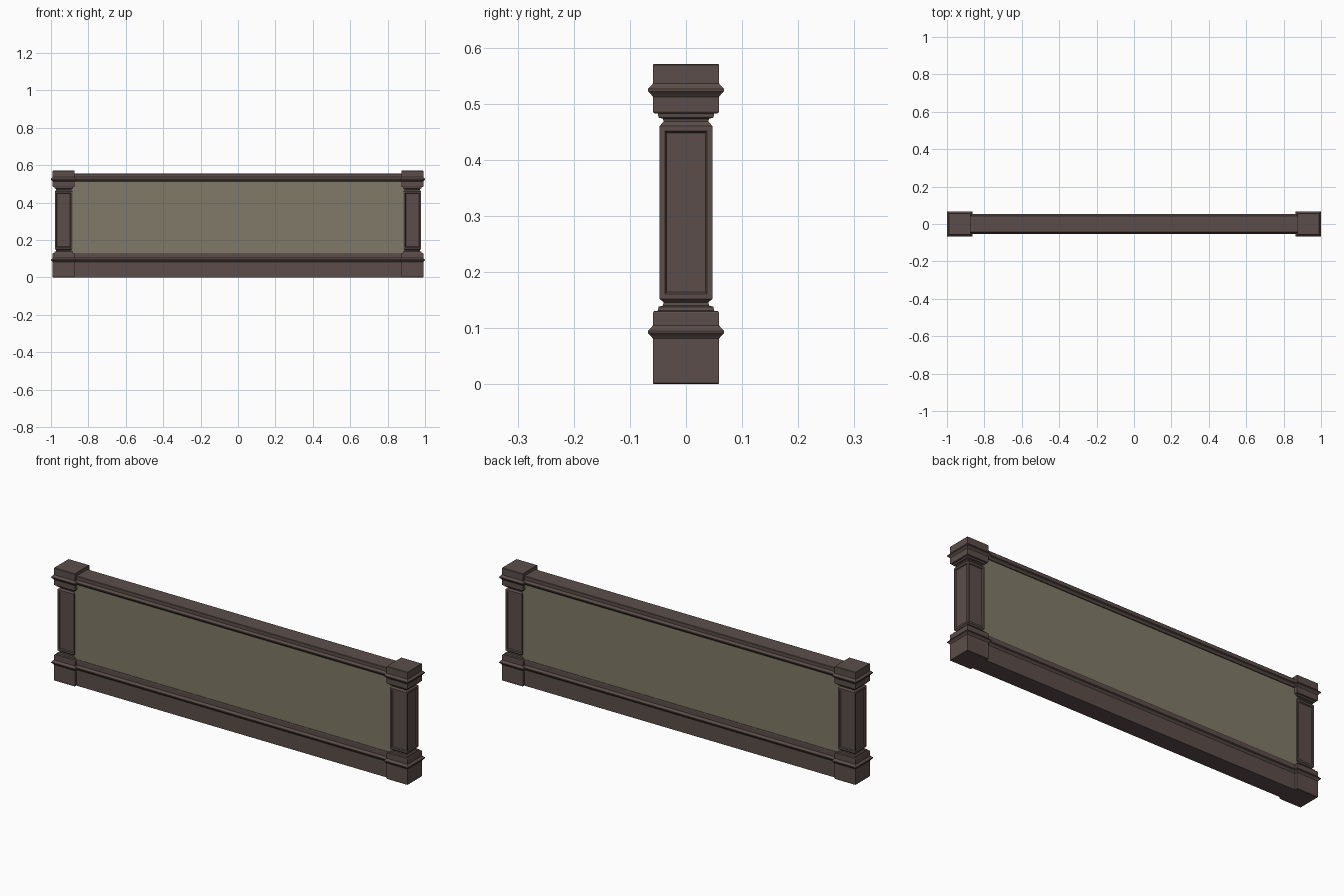
import bpy
import bmesh

cube = bpy.data.objects.get("Cube")
if cube:
    bpy.data.objects.remove(cube, do_unlink=True)


def material(name, color):
    m = bpy.data.materials.new(name)
    m.use_nodes = True
    m.diffuse_color = color
    m.node_tree.nodes["Principled BSDF"].inputs["Base Color"].default_value = color
    return m


BROWN = material("dark brown wood", (0.105, 0.076, 0.068, 1))
OLIVE = material("olive panel", (0.215, 0.195, 0.135, 1))

POST_X = 0.932
RAIL_END = 0.90


def finish(name, bm, mat):
    bmesh.ops.recalc_face_normals(bm, faces=bm.faces)
    mesh = bpy.data.meshes.new(name)
    bm.to_mesh(mesh)
    bm.free()
    mesh.materials.append(mat)
    obj = bpy.data.objects.new(name, mesh)
    bpy.context.collection.objects.link(obj)
    return obj


def loft(rings, half_x=None, center_x=0):
    """Stack rectangular rings given as (half depth, height); square unless half_x is set."""
    bm = bmesh.new()
    previous = None
    for half, z in rings:
        hx = half_x or half
        ring = [bm.verts.new((center_x + sx * hx, sy * half, z))
                for sx, sy in ((-1, -1), (1, -1), (1, 1), (-1, 1))]
        if previous:
            for i in range(4):
                j = (i + 1) % 4
                bm.faces.new((previous[i], previous[j], ring[j], ring[i]))
        else:
            bm.faces.new(ring[::-1])
        previous = ring
    bm.faces.new(previous)
    return bm


def moulding(face, peak, z):
    """Pointed band around a block."""
    return [(face, z - 0.012), (face + 0.003, z - 0.008), (peak, z - 0.002),
            (peak, z + 0.002), (face + 0.003, z + 0.008), (face, z + 0.012)]


# Corner posts: base block, necks, panelled shaft and cap
post_profile = (
    [(0.057, 0), (0.059, 0.002)] + moulding(0.059, 0.068, 0.093)
    + [(0.059, 0.127), (0.057, 0.130), (0.050, 0.131), (0.049, 0.138),
       (0.041, 0.140), (0.040, 0.146), (0.047, 0.152),
       (0.047, 0.460), (0.040, 0.468), (0.041, 0.473), (0.049, 0.475),
       (0.050, 0.482), (0.057, 0.483), (0.059, 0.486)]
    + moulding(0.059, 0.068, 0.524) + [(0.059, 0.569), (0.057, 0.571)])

for side, sign in (("right", -1), ("left", 1)):
    bm = loft(post_profile, center_x=sign * POST_X)
    bm.normal_update()
    # Recessed panels on the four shaft faces
    shaft = [f for f in bm.faces if f.calc_area() > 0.02 and abs(f.normal.z) < 0.1]
    bmesh.ops.inset_individual(bm, faces=shaft, thickness=0.013, depth=0)
    bmesh.ops.inset_individual(bm, faces=shaft, thickness=0.004, depth=-0.005)
    finish(side + "_post", bm, BROWN)

# Rails between the posts
finish("bottom_rail", loft([(0.045, 0)] + moulding(0.045, 0.053, 0.093)
                           + [(0.045, 0.127), (0.043, 0.130)], RAIL_END), BROWN)
finish("top_rail", loft(moulding(0.045, 0.053, 0.524) + [(0.045, 0.553), (0.043, 0.555)],
                        RAIL_END), BROWN)

# Infill panel
finish("infill_panel", loft([(0.040, 0.12), (0.040, 0.52)], RAIL_END), OLIVE)
